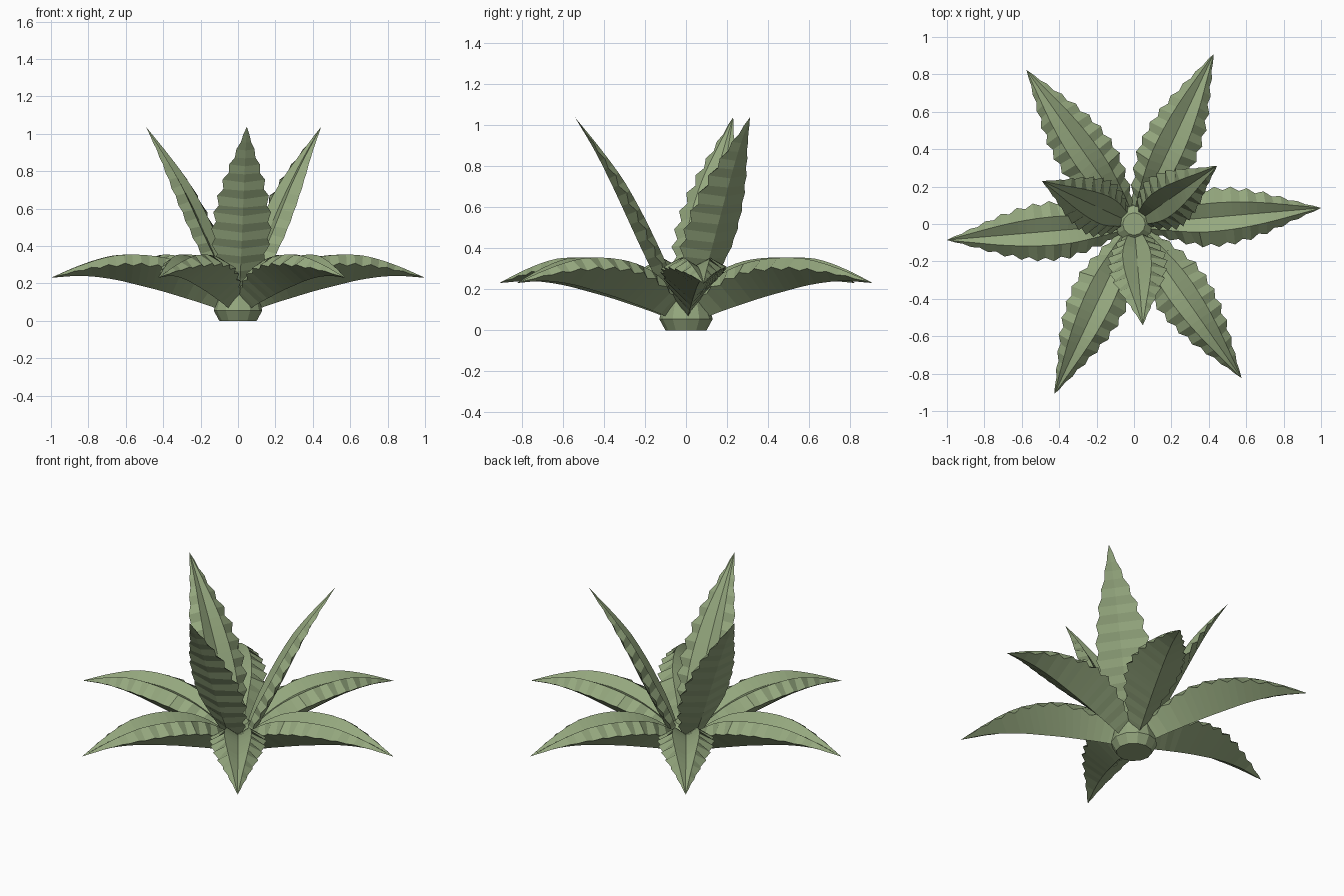
import bpy, bmesh, math
from mathutils import Vector

cube = bpy.data.objects.get("Cube")
if cube:
    bpy.data.objects.remove(cube)

green = bpy.data.materials.new("leaf green")
green.use_nodes = True
color = (0.30, 0.39, 0.21, 1)
green.diffuse_color = color
green.node_tree.nodes["Principled BSDF"].inputs["Base Color"].default_value = color

SEGMENTS = 22


def spline(points, t):
    """Smooth curve through evenly spaced values (numbers or vectors)."""
    n = len(points) - 1
    i = min(int(t * n), n - 1)
    f = t * n - i
    b, c = points[i], points[i + 1]
    a = points[i - 1] if i > 0 else b * 2 - c
    d = points[i + 2] if i + 2 <= n else c * 2 - b
    return (b * 2 + (c - a) * f + (a * 2 - b * 5 + c * 4 - d) * f * f
            + (b * 3 - a - c * 3 + d) * f ** 3) * 0.5


def finish(name, bm):
    bmesh.ops.recalc_face_normals(bm, faces=bm.faces)
    mesh = bpy.data.meshes.new(name)
    bm.to_mesh(mesh)
    bm.free()
    mesh.materials.append(green)
    obj = bpy.data.objects.new(name, mesh)
    bpy.context.collection.objects.link(obj)
    return obj


WIDTH = [0.05, 0.105, 0.148, 0.145, 0.110, 0.055, 0.0]
KEEL = [0.09, 0.125, 0.135, 0.12, 0.082, 0.036, 0.0]


def leaf(name, path, angle, keel_scale, fold):
    """Channelled leaf: rippled margins, raised shoulders, keel beneath."""
    path = [Vector((r, 0, z)) for r, z in path]
    bm = bmesh.new()
    rings = []
    for i in range(SEGMENTS):
        t = i / SEGMENTS
        p = spline(path, t)
        along = (spline(path, t + 0.01) - p).normalized()
        up = Vector((-along.z, 0, along.x))
        w, k = spline(WIDTH, t), spline(KEEL, t) * keel_scale
        taper = min(1, w / 0.12)
        ripple = (0.010 if i % 2 else -0.010) * taper
        h = fold * taper
        edge = -h * 0.25 + ripple * 0.8
        section = [(0, h * 0.1), (w * 0.5, h), (w + ripple, edge),
                   (0, -k), (-w - ripple, edge), (-w * 0.5, h)]
        rings.append([bm.verts.new(p + Vector((0, s, 0)) + up * v) for s, v in section])
    for a, b in zip(rings, rings[1:]):
        for j in range(6):
            k = (j + 1) % 6
            bm.faces.new((a[j], a[k], b[k], b[j]))
    tip = bm.verts.new(path[-1])
    for j in range(6):
        bm.faces.new((rings[-1][j], rings[-1][(j + 1) % 6], tip))
    bm.faces.new(rings[0])
    finish(name, bm).rotation_euler.z = math.radians(angle)


# Six arching outer leaves
outer_path = [(0.06, 0.14), (0.21, 0.228), (0.37, 0.288), (0.53, 0.311),
              (0.69, 0.305), (0.85, 0.275), (1.004, 0.23)]
for n in range(6):
    leaf(f"outer_leaf_{n + 1}", outer_path, 4.9 + 60 * n, 1.0, 0.042)

# Three upright inner leaves
inner_path = [(0.04, 0.12), (0.105, 0.27), (0.175, 0.42), (0.255, 0.58),
              (0.345, 0.74), (0.44, 0.89), (0.543, 1.037)]
for n in range(3):
    leaf(f"inner_leaf_{n + 1}", inner_path, 35 + 120 * n, 0.36, 0.026)

# Faceted stem
bm = bmesh.new()
SIDES = 12
loops = []
for r, z in [(0.10, 0), (0.13, 0.055), (0.115, 0.11), (0.10, 0.18), (0.06, 0.215)]:
    loops.append([bm.verts.new((r * math.cos(math.tau * s / SIDES),
                                r * math.sin(math.tau * s / SIDES), z))
                  for s in range(SIDES)])
for a, b in zip(loops, loops[1:]):
    for s in range(SIDES):
        k = (s + 1) % SIDES
        bm.faces.new((a[s], a[k], b[k], b[s]))
bm.faces.new(loops[0])
bm.faces.new(loops[-1])
finish("stem", bm)
